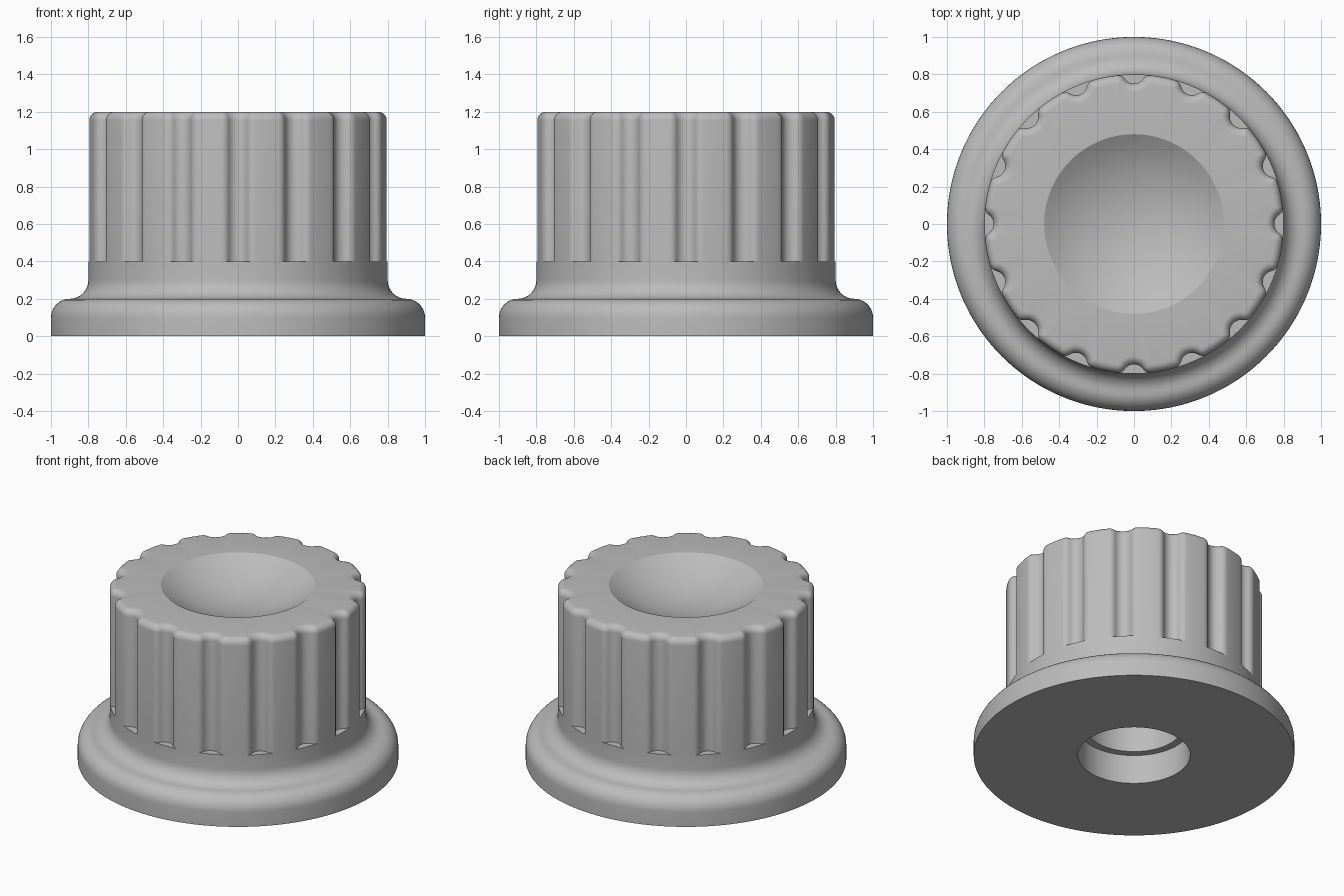
import bpy
import bmesh
from math import sin, cos, pi, sqrt, asin, hypot

cube = bpy.data.objects.get("Cube")
if cube:
    bpy.data.objects.remove(cube)

FLUTES = 16
BODY_R, TOP_Z, EDGE = 0.8, 1.2, 0.045


def half_flute(groove=0.06, lip=0.05, lift=0.01):
    """Half a flute as (arc length, depth): concave groove, rounded lip, plain wall."""
    reach = sqrt((groove + lip) ** 2 - (lift + lip) ** 2)
    turn = asin(reach / (groove + lip))
    pts = []
    for i in range(8):
        a = turn * i / 7
        pts.append((groove * sin(a), groove * cos(a) - lift))
    for i in range(1, 7):
        a = turn * (1 - i / 6)
        pts.append((reach - lip * sin(a), lip - lip * cos(a)))
    sector = BODY_R * pi / FLUTES
    pts += [(reach + (sector - reach) * i / 3, 0) for i in (1, 2)]
    return pts, sector


def polar_outline():
    """Whole fluted outline as (angle, radius)."""
    half, sector = half_flute()
    one = [(-s, d) for s, d in reversed(half[1:])] + half + [(sector, 0)]
    return [(k * 2 * pi / FLUTES + s / BODY_R, BODY_R - d)
            for k in range(FLUTES) for s, d in one]


outline = polar_outline()
count = len(outline)
fluted = [(r * cos(a), r * sin(a)) for a, r in outline]


def circle(r):
    return [(r * cos(a), r * sin(a)) for a, _ in outline]


def inset(dist):
    """Fluted outline moved inwards along its normals."""
    pts = []
    for i, (x, y) in enumerate(fluted):
        x0, y0 = fluted[i - 1]
        x1, y1 = fluted[(i + 1) % count]
        tx, ty = x1 - x0, y1 - y0
        n = hypot(tx, ty)
        pts.append((x - dist * ty / n, y + dist * tx / n))
    return pts


rings = []


def ring(points, z):
    rings.append([(x, y, z) for x, y in points])


# Stepped shaft hole and underside
for r, z in [(0, 0.8), (0.3, 0.8), (0.3, 0.2), (0.35, 0.2), (0.35, 0), (1, 0)]:
    ring(circle(r), z)

# Flange with rounded shoulder, then a concave sweep into the body
for i in range(9):
    a = pi / 2 * i / 8
    ring(circle(0.9 + 0.1 * cos(a)), 0.1 + 0.1 * sin(a))
for i in range(1, 9):
    a = pi / 2 * i / 8
    ring(circle(0.9 - 0.1 * sin(a)), 0.3 - 0.1 * cos(a))
ring(circle(BODY_R), 0.4)

# Fluted grip with rounded top edge
ring(fluted, 0.4)
for i in range(7):
    a = pi / 2 * i / 6
    ring(inset(EDGE * (1 - cos(a))), TOP_Z - EDGE * (1 - sin(a)))

# Spherical finger dish in the top
DISH_R, SPHERE_R = 0.48, 0.85
rim = asin(DISH_R / SPHERE_R)
for i in range(11):
    a = rim * (1 - i / 10)
    ring(circle(SPHERE_R * sin(a)), TOP_Z - SPHERE_R * (cos(a) - cos(rim)))

# Skin the rings
bm = bmesh.new()
rows = [[bm.verts.new(p) for p in row] for row in rings]
for low, high in zip(rows, rows[1:]):
    for i in range(count):
        j = (i + 1) % count
        bm.faces.new((low[i], low[j], high[j], high[i]))
bmesh.ops.remove_doubles(bm, verts=bm.verts, dist=0.0001)
bmesh.ops.recalc_face_normals(bm, faces=bm.faces)

mesh = bpy.data.meshes.new("fluted_knob")
bm.to_mesh(mesh)
bm.free()
knob = bpy.data.objects.new("fluted_knob", mesh)
bpy.context.collection.objects.link(knob)

# Plain grey material
grey = bpy.data.materials.new("plain_grey")
grey.use_nodes = True
colour = (0.5, 0.5, 0.5, 1)
grey.diffuse_color = colour
grey.node_tree.nodes["Principled BSDF"].inputs["Base Color"].default_value = colour
mesh.materials.append(grey)

bpy.ops.object.select_all(action="DESELECT")
knob.select_set(True)
bpy.context.view_layer.objects.active = knob
bpy.ops.object.shade_smooth_by_angle(angle=pi / 6)
